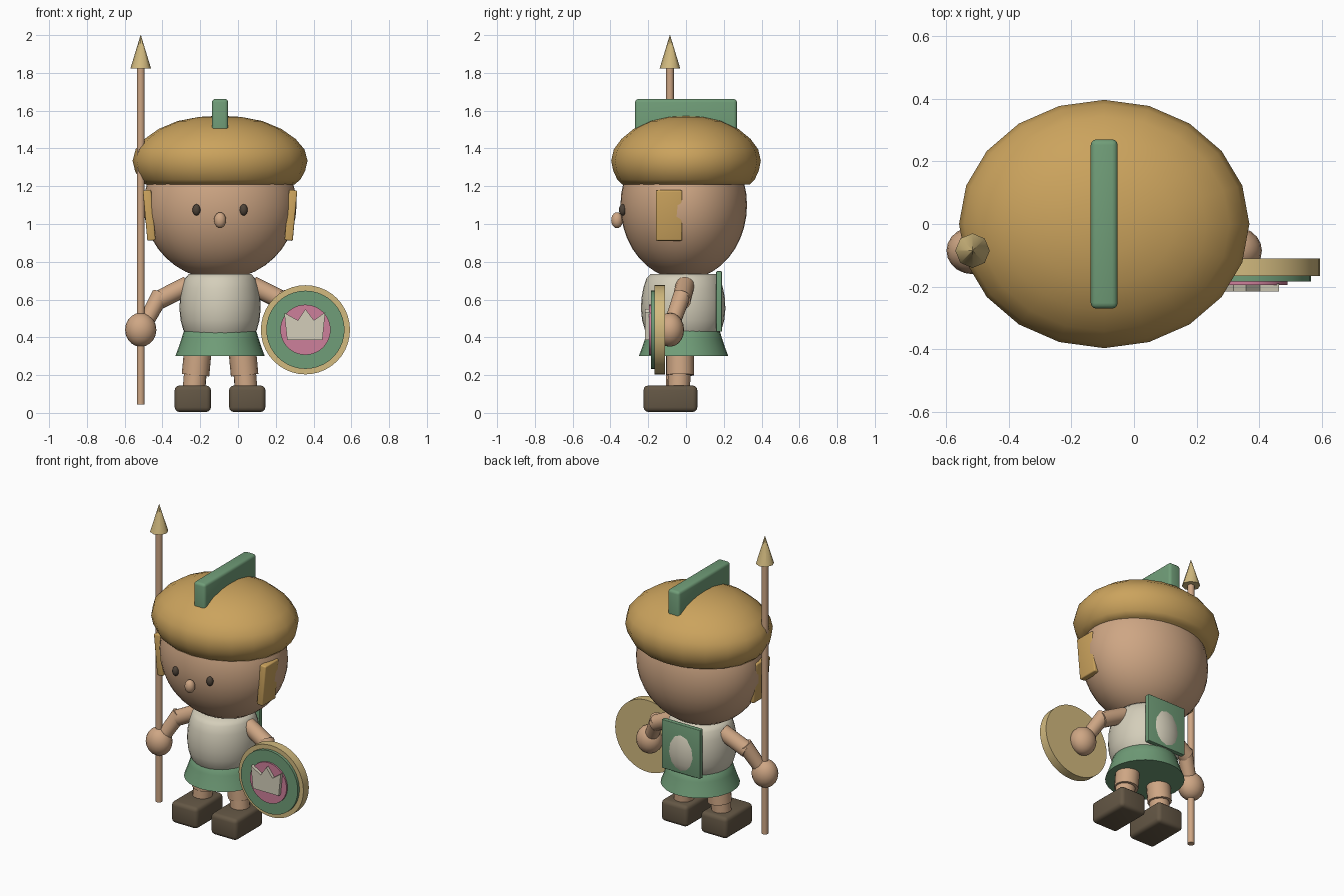
import bpy, bmesh, math
from mathutils import Vector, Matrix

cube = bpy.data.objects.get("Cube")
if cube:
    bpy.data.objects.remove(cube, do_unlink=True)

CX = -0.095  # middle of the figure
parts = []


def material(name, rgb):
    linear = [((c / 255 + 0.055) / 1.055) ** 2.4 for c in rgb] + [1]
    m = bpy.data.materials.new(name)
    m.use_nodes = True
    m.diffuse_color = linear
    bsdf = next(n for n in m.node_tree.nodes if n.type == 'BSDF_PRINCIPLED')
    bsdf.inputs["Base Color"].default_value = linear
    return m


skin = material("skin", (206, 166, 132))
gold = material("helmet gold", (203, 163, 93))
pale_gold = material("pale gold", (210, 186, 127))
green = material("green cloth", (112, 157, 120))
cream = material("cream", (212, 206, 186))
pink = material("pink", (206, 128, 155))
brown = material("boot brown", (100, 87, 69))
dark = material("eye brown", (78, 67, 56))


def finish(name, bm, mat):
    bmesh.ops.recalc_face_normals(bm, faces=bm.faces)
    mesh = bpy.data.meshes.new(name)
    bm.to_mesh(mesh)
    bm.free()
    mesh.materials.append(mat)
    ob = bpy.data.objects.new(name, mesh)
    bpy.context.collection.objects.link(ob)
    parts.append(ob)
    return ob


def ball(name, loc, radii, mat, seg=32):
    bm = bmesh.new()
    bmesh.ops.create_uvsphere(bm, u_segments=seg, v_segments=seg // 2, radius=1)
    bm.transform(Matrix.Translation(loc) @ Matrix.Diagonal((*radii, 1)))
    return finish(name, bm, mat)


def box(name, low, high, mat, bevel=0.0, tilt=0.0):
    low, high = Vector(low), Vector(high)
    bm = bmesh.new()
    bmesh.ops.create_cube(bm, size=1)
    bm.transform(Matrix.Diagonal((*(high - low), 1)))
    if bevel:
        bmesh.ops.bevel(bm, geom=bm.edges[:], offset=bevel, segments=3,
                        profile=0.5, affect='EDGES')
    bm.transform(Matrix.Translation((low + high) / 2) @ Matrix.Rotation(tilt, 4, 'Y'))
    return finish(name, bm, mat)


def rod(name, a, b, r1, r2, mat, seg=16):
    a, b = Vector(a), Vector(b)
    bm = bmesh.new()
    bmesh.ops.create_cone(bm, cap_ends=True, segments=seg, radius1=r1, radius2=r2,
                          depth=(b - a).length)
    turn = (b - a).to_track_quat('Z', 'Y').to_matrix().to_4x4()
    bm.transform(Matrix.Translation((a + b) / 2) @ turn)
    return finish(name, bm, mat)


def lathe(name, profile, y, y_scale, mat, seg):
    """Closed oval solid from (radius, height) pairs, bottom to top."""
    bm = bmesh.new()
    rings = []
    for r, z in profile:
        angles = [math.tau * i / seg for i in range(seg)]
        rings.append([bm.verts.new((CX + r * math.cos(a), y + r * y_scale * math.sin(a), z))
                      for a in angles])
    for lo, hi in zip(rings, rings[1:]):
        for i in range(seg):
            j = (i + 1) % seg
            bm.faces.new((lo[i], lo[j], hi[j], hi[i]))
    bm.faces.new(rings[0])
    bm.faces.new(rings[-1])
    return finish(name, bm, mat)


# Head and face
ball("head", (CX, -0.012, 1.1), (0.405, 0.335, 0.395), skin, 40)
ball("nose", (CX, -0.365, 1.02), (0.032, 0.031, 0.042), skin, 20)

# Helmet with crest
lathe("helmet", [(0.395, 1.21), (0.425, 1.235), (0.45, 1.28), (0.463, 1.335), (0.447, 1.395),
                 (0.4, 1.45), (0.325, 1.503), (0.225, 1.545), (0.11, 1.567), (0.02, 1.572)],
      0.0, 0.855, gold, 20)
box("helmet_crest", (CX - 0.043, -0.27, 1.4), (CX + 0.043, 0.27, 1.662), green, 0.018)

# Torso, skirt and back plate
lathe("torso", [(0.17, 0.4), (0.195, 0.44), (0.209, 0.49), (0.215, 0.55), (0.212, 0.61),
                (0.203, 0.66), (0.188, 0.71), (0.165, 0.735)], -0.015, 1.04, cream, 32)
lathe("skirt", [(0.237, 0.3), (0.222, 0.34), (0.205, 0.39), (0.193, 0.43), (0.17, 0.45)],
      -0.013, 1.0, green, 28)
box("back_plate", (CX - 0.14, 0.16, 0.43), (CX + 0.14, 0.19, 0.75), green, 0.004)

# Mirrored parts
for side, s in (("right", -1), ("left", 1)):
    def at(d, y, z):
        return (CX + s * d, y, z)

    ball(side + "_eye", at(0.125, -0.335, 1.075), (0.021, 0.02, 0.03), dark, 20)
    box(side + "_cheek_guard", (CX + s * 0.375 - 0.022, -0.16, 0.912),
        (CX + s * 0.375 + 0.022, -0.02, 1.18), gold, 0.008, s * 0.09)
    rod(side + "_upper_arm", at(0.17, -0.005, 0.675), at(0.335, -0.025, 0.592), 0.05, 0.05, skin)
    rod(side + "_forearm", at(0.315, -0.02, 0.625), at(0.4, -0.075, 0.47), 0.047, 0.042, skin)
    ball(side + "_hand", at(0.42, -0.085, 0.44), (0.083, 0.075, 0.09), skin, 20)
    rod(side + "_upper_leg", at(0.13, -0.03, 0.2), at(0.115, -0.03, 0.36), 0.073, 0.073, skin)
    rod(side + "_lower_leg", at(0.14, -0.04, 0.1), at(0.13, -0.035, 0.22), 0.06, 0.06, skin)
    box(side + "_boot", (CX + s * 0.144 - 0.096, -0.225, 0.005),
        (CX + s * 0.144 + 0.096, 0.06, 0.145), brown, 0.025)

# Spear
SX, SY = -0.515, -0.085
rod("spear_shaft", (SX, SY, 0.045), (SX, SY, 1.84), 0.021, 0.021, skin, 12)
rod("spear_tip", (SX, SY, 1.822), (SX, SY, 2.0), 0.055, 0.001, pale_gold, 8)

# Shield, layered from back to front
HX, HZ = 0.357, 0.44
for name, r, back, front, mat in (("shield_rim", 0.236, -0.11, -0.166, pale_gold),
                                  ("shield_face", 0.207, -0.15, -0.184, green),
                                  ("shield_centre", 0.133, -0.17, -0.195, pink)):
    rod(name, (HX, back, HZ), (HX, front, HZ), r, r, mat, 40)

# Crown emblem plate
bm = bmesh.new()
outline = [(-0.097, -0.054), (-0.112, 0.09), (-0.04, 0.05), (0, 0.11),
           (0.045, 0.05), (0.105, 0.093), (0.09, -0.054)]
face = bm.faces.new([bm.verts.new((HX + x, -0.19, HZ + z)) for x, z in outline])
grown = bmesh.ops.extrude_face_region(bm, geom=[face])
bmesh.ops.translate(bm, vec=(0, -0.026, 0),
                    verts=[v for v in grown["geom"] if isinstance(v, bmesh.types.BMVert)])
finish("crown_emblem", bm, cream)

# Smooth shading with crisp edges
bpy.ops.object.select_all(action='DESELECT')
for ob in parts:
    ob.select_set(True)
bpy.context.view_layer.objects.active = parts[0]
bpy.ops.object.shade_smooth_by_angle(angle=math.radians(48))
